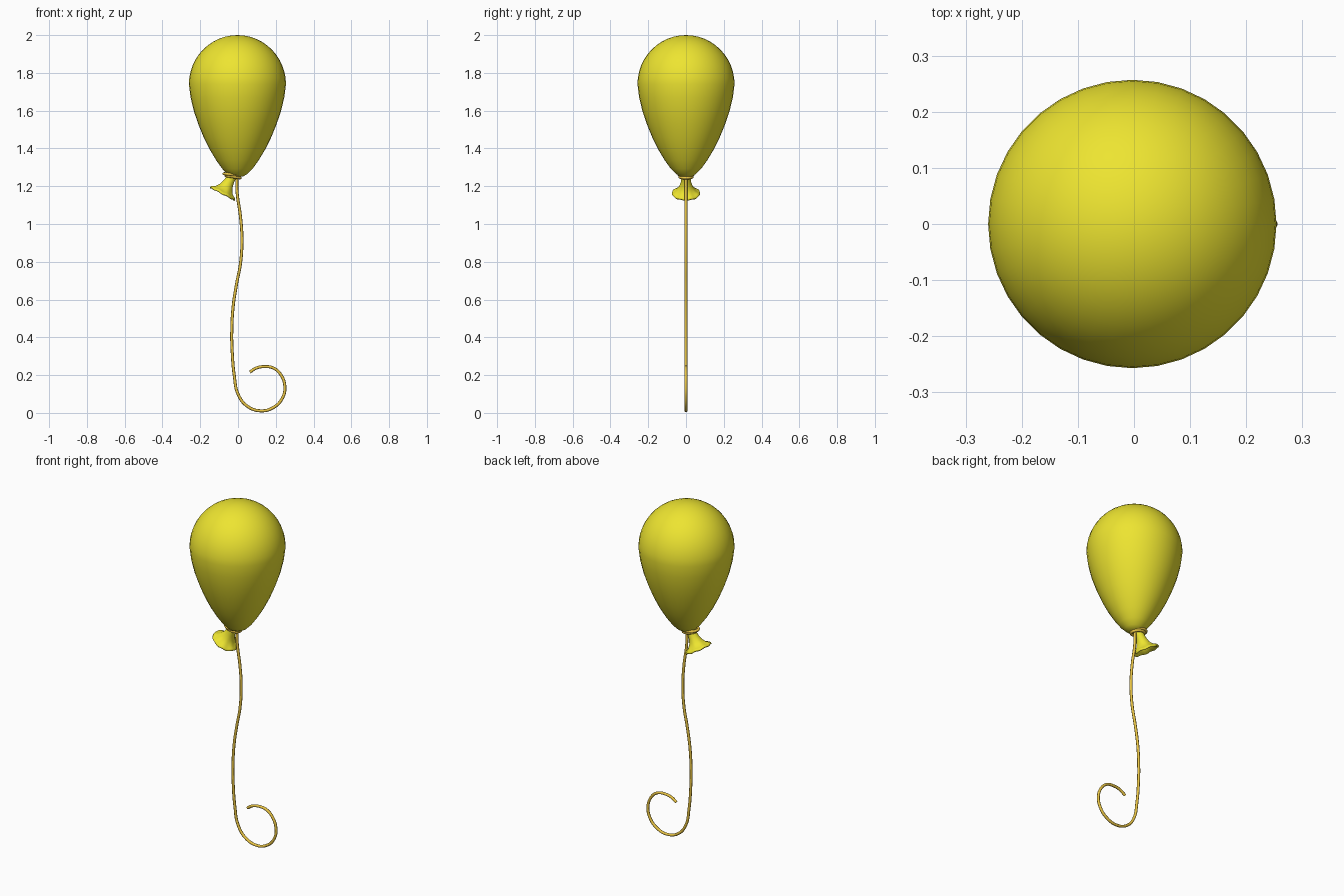
import bpy, bmesh, math
from mathutils import Vector, Matrix

if "Cube" in bpy.data.objects:
    bpy.data.objects.remove(bpy.data.objects["Cube"])


def material(name, rgb):
    m = bpy.data.materials.new(name)
    m.diffuse_color = (*rgb, 1)
    m.use_nodes = True
    m.node_tree.nodes["Principled BSDF"].inputs["Base Color"].default_value = m.diffuse_color
    return m


yellow = material("yellow_rubber", (0.85, 0.78, 0.03))
gold = material("gold_string", (0.82, 0.56, 0.06))


def lathe(name, profile, mat, segs=32, matrix=Matrix(), ruffle=None):
    """Spin (radius, height) points round z; radius 0 makes a pole."""
    bm = bmesh.new()
    rings = []
    for i, (r, z) in enumerate(profile):
        if r == 0:
            rings.append([bm.verts.new((0, 0, z))] * segs)
            continue
        ring = []
        for k in range(segs):
            a = math.tau * k / segs
            w = ruffle[i] * math.cos(8 * a) if ruffle else 0
            ring.append(bm.verts.new((r * math.cos(a), r * math.sin(a), z + w)))
        rings.append(ring)
    for lo, hi in zip(rings, rings[1:]):
        for k in range(segs):
            n = (k + 1) % segs
            vs = list(dict.fromkeys((lo[k], lo[n], hi[n], hi[k])))
            bm.faces.new(vs)
    bmesh.ops.recalc_face_normals(bm, faces=bm.faces[:])
    me = bpy.data.meshes.new(name)
    bm.to_mesh(me)
    bm.free()
    for p in me.polygons:
        p.use_smooth = True
    me.materials.append(mat)
    ob = bpy.data.objects.new(name, me)
    ob.matrix_world = matrix
    bpy.context.collection.objects.link(ob)
    return ob


def tube(name, pts, radius, mat, cyclic=False):
    cu = bpy.data.curves.new(name, 'CURVE')
    cu.dimensions = '3D'
    cu.bevel_depth = radius
    cu.bevel_resolution = 2
    cu.resolution_u = 8
    cu.use_fill_caps = True
    sp = cu.splines.new('BEZIER')
    sp.bezier_points.add(len(pts) - 1)
    for bp, p in zip(sp.bezier_points, pts):
        bp.co = p
        bp.handle_left_type = bp.handle_right_type = 'AUTO'
    sp.use_cyclic_u = cyclic
    cu.materials.append(mat)
    ob = bpy.data.objects.new(name, cu)
    bpy.context.collection.objects.link(ob)
    return ob


CX = -0.003

# balloon body: round dome above, tapering teardrop below
R, ZM = 0.257, 1.74
body = [(0, 1.25), (0.03, 1.252), (0.052, 1.264), (0.08, 1.292), (0.113, 1.338),
        (0.147, 1.395), (0.178, 1.457), (0.206, 1.525), (0.23, 1.595),
        (0.248, 1.67)]
for i in range(12):
    a = math.pi / 2 * i / 12
    body.append((R * math.cos(a), ZM + 0.26 * math.sin(a)))
body.append((0, 2.0))
lathe("balloon_body", body, yellow, 36, Matrix.Translation((CX, 0, 0)))

# flared nozzle, tilted to the left, with a rolled and ruffled lip
axis = Vector((-0.47, 0, -0.88)).normalized()
tilt = Matrix.Translation((-0.034, 0, 1.25)) @ axis.to_track_quat('Z', 'Y').to_matrix().to_4x4()
nozzle = [(0, -0.02), (0.024, -0.015), (0.025, 0.01), (0.028, 0.035), (0.036, 0.06),
          (0.050, 0.08), (0.066, 0.09), (0.073, 0.094), (0.075, 0.1),
          (0.071, 0.105), (0.064, 0.102), (0.048, 0.088), (0.032, 0.064),
          (0.024, 0.04), (0, 0.035)]
ruffle = [0] * 5 + [0.001] + [0.002] * 5 + [0.001] + [0] * 3
lathe("nozzle", nozzle, yellow, 48, tilt, ruffle)

# string wrapped round the neck
for name, x, z, r, slope in (("knot_upper", -0.03, 1.262, 0.044, 0.10),
                             ("knot_lower", -0.026, 1.250, 0.038, 0.16)):
    loop = [(x + r * math.cos(a), r * 0.86 * math.sin(a), z - slope * r * math.cos(a))
            for a in (math.tau * i / 12 for i in range(12))]
    tube(name, loop, 0.008, gold, True)

# hanging string with a curl at its foot
path = [(-0.006, 1.25), (-0.005, 1.17), (0.013, 1.04), (0.021, 0.92), (0.013, 0.79),
        (-0.008, 0.68), (-0.026, 0.56), (-0.033, 0.43), (-0.031, 0.33),
        (-0.02, 0.2), (0.0, 0.1), (0.047, 0.037), (0.12, 0.011), (0.19, 0.03),
        (0.236, 0.08), (0.248, 0.14), (0.228, 0.2), (0.188, 0.237),
        (0.14, 0.245), (0.096, 0.237), (0.063, 0.216)]
tube("string", [(x, 0, z) for x, z in path], 0.008, gold)
